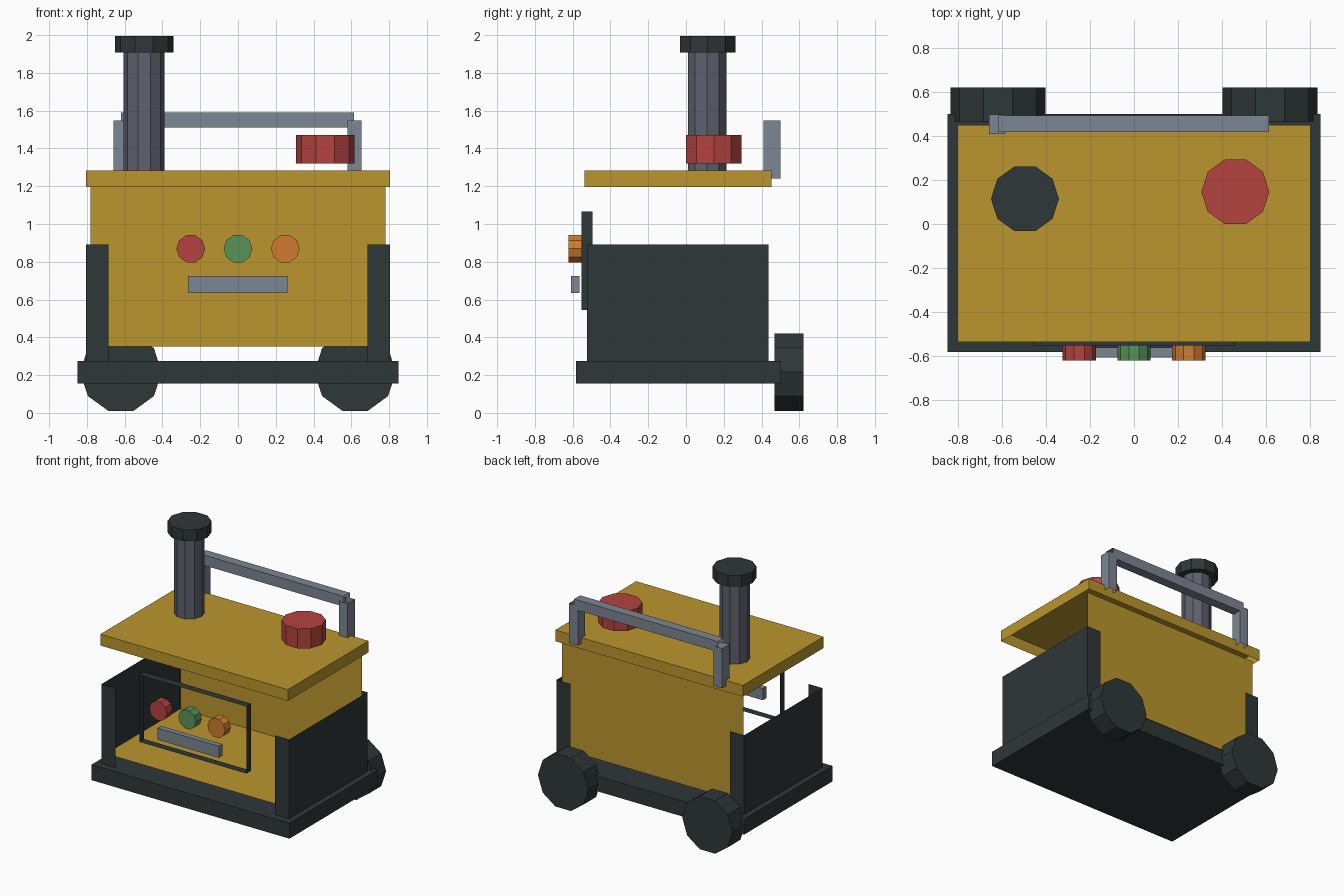
import bpy, bmesh, math
from mathutils import Matrix, Vector

if "Cube" in bpy.data.objects:
    bpy.data.objects.remove(bpy.data.objects["Cube"])


def material(name, rgb):
    # sRGB 0-255 to linear
    m = bpy.data.materials.new(name)
    lin = [((c / 255 + 0.055) / 1.055) ** 2.4 if c > 10 else c / 3295 for c in rgb]
    m.diffuse_color = (*lin, 1)
    m.use_nodes = True
    m.node_tree.nodes["Principled BSDF"].inputs["Base Color"].default_value = m.diffuse_color
    return m


GOLD = material("gold paint", (187, 150, 46))
DARK = material("dark charcoal", (47, 55, 56))
STEEL = material("light steel", (124, 134, 147))
PIPE = material("pipe grey", (94, 97, 110))
RED = material("red", (180, 67, 63))
GREEN = material("green", (88, 147, 88))
ORANGE = material("orange", (208, 123, 48))

AXES = {"x": Vector((1, 0, 0)), "y": Vector((0, 1, 0)), "z": Vector((0, 0, 1))}


def finish(bm, name, mat):
    mesh = bpy.data.meshes.new(name)
    bm.to_mesh(mesh)
    bm.free()
    mesh.materials.append(mat)
    ob = bpy.data.objects.new(name, mesh)
    bpy.context.collection.objects.link(ob)
    return ob


def box(name, mat, x, y, z, drop=()):
    """Box from (min, max) ranges; drop lists open sides such as '-z'."""
    bm = bmesh.new()
    bmesh.ops.create_cube(bm, size=1)
    bm.normal_update()
    dirs = [AXES[d[1]] * (1 if d[0] == "+" else -1) for d in drop]
    gone = [f for f in bm.faces if any(f.normal.dot(d) > 0.9 for d in dirs)]
    bmesh.ops.delete(bm, geom=gone, context="FACES")
    for v in bm.verts:
        v.co = [(r[0] + r[1]) / 2 + c * (r[1] - r[0]) for r, c in zip((x, y, z), v.co)]
    return finish(bm, name, mat)


def prism(name, mat, centre, radius, depth, axis):
    """Ten-sided cylinder with a corner at +z (axis y) or +y (axis z)."""
    bm = bmesh.new()
    bmesh.ops.create_cone(bm, cap_ends=True, segments=10, radius1=radius,
                          radius2=radius, depth=depth,
                          matrix=Matrix.Rotation(math.pi / 2, 4, "Z"))
    if axis == "y":
        bmesh.ops.rotate(bm, verts=bm.verts, matrix=Matrix.Rotation(math.pi / 2, 3, "X"))
    bmesh.ops.translate(bm, verts=bm.verts, vec=centre)
    return finish(bm, name, mat)


# Base tray, open body (back wall and floor only) and hollow lid
box("base", DARK, (-.85, .85), (-.585, .5), (.16, .28))
box("body", GOLD, (-.78, .78), (-.51, .405), (.355, 1.2), ("-x", "+x", "-y", "+z"))
box("lid", GOLD, (-.805, .805), (-.54, .45), (1.2, 1.288), ("-z",))

# Thin side guards with front and back flanges, and wheels
for side, s in (("left", -1), ("right", 1)):
    inner = "-x" if s > 0 else "+x"
    box(side + "_guard", DARK, sorted((s * .685, s * .805)), (-.525, .435),
        (.28, .895), (inner, "+z", "-z"))
    prism(side + "_wheel", DARK, (s * .62, .543, .22), .216, .155, "y")

# Control panel: open frame, buttons and a pull bar
box("panel_frame", DARK, (-.46, .46), (-.555, -.497), (.55, 1.07), ("-y", "+y"))
for name, x, mat in (("red", -.25, RED), ("green", 0, GREEN), ("orange", .25, ORANGE)):
    prism(name + "_button", mat, (x, -.59, .873), .076, .07, "y")
box("pull_bar", STEEL, (-.265, .262), (-.61, -.566), (.64, .73))

# Exhaust pipe with cap, and the fuel knob
prism("exhaust_pipe", PIPE, (-.497, .11, 1.6), .108, .63, "z")
prism("exhaust_cap", DARK, (-.497, .113, 1.956), .155, .088, "z")
prism("fuel_knob", RED, (.462, .145, 1.4), .155, .152, "z")

# Rear carry handle
box("handle_bar", STEEL, (-.62, .615), (.418, .492), (1.515, 1.595), ("-x", "+x"))
box("left_handle_post", STEEL, (-.66, -.585), (.408, .497), (1.245, 1.553), ("-z",))
box("right_handle_post", STEEL, (.58, .655), (.408, .497), (1.245, 1.553), ("-z", "+z"))

# Centre the whole model in y
for ob in bpy.context.collection.objects:
    ob.data.transform(Matrix.Translation((0, .002, -.004)))
